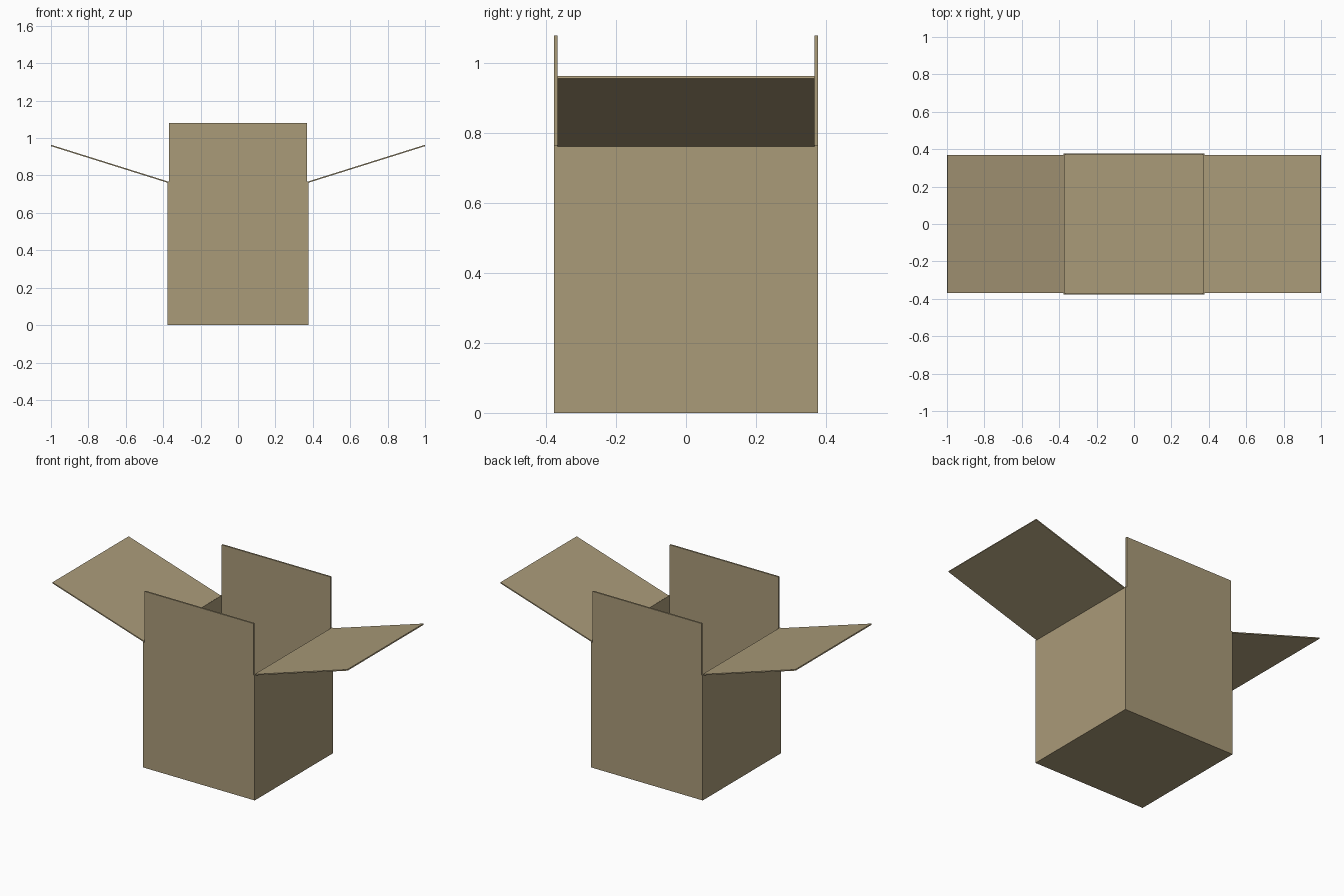
import bpy
import bmesh
from math import atan2, cos, sin
from mathutils import Matrix, Vector

if "Cube" in bpy.data.objects:
    bpy.data.objects.remove(bpy.data.objects["Cube"], do_unlink=True)

HALF, WALL, RIM, FLAP = 0.378, 0.01, 0.767, 0.368

card = bpy.data.materials.new("cardboard")
card.use_nodes = True
colour = (0.40, 0.325, 0.19, 1)
card.diffuse_color = colour
card.node_tree.nodes["Principled BSDF"].inputs["Base Color"].default_value = colour


def finish(name, bm):
    bmesh.ops.recalc_face_normals(bm, faces=bm.faces)
    mesh = bpy.data.meshes.new(name)
    bm.to_mesh(mesh)
    bm.free()
    mesh.materials.append(card)
    obj = bpy.data.objects.new(name, mesh)
    bpy.context.collection.objects.link(obj)
    return obj


def panel(name, size, centre, turn=0):
    bm = bmesh.new()
    place = (Matrix.Translation(centre) @ Matrix.Rotation(turn, 4, "Y")
             @ Matrix.Diagonal((*size, 1)))
    bmesh.ops.create_cube(bm, size=1, matrix=place)
    return finish(name, bm)


# Hollow body: a block whose top face is inset and pushed down to the floor
bm = bmesh.new()
bmesh.ops.create_cube(bm, size=1, matrix=Matrix.Translation((0, 0, RIM / 2))
                      @ Matrix.Diagonal((2 * HALF, 2 * HALF, RIM, 1)))
top = max(bm.faces, key=lambda f: f.calc_center_median().z)
bmesh.ops.inset_region(bm, faces=[top], thickness=WALL)
inner = bmesh.ops.extrude_face_region(bm, geom=[top])["geom"]
bmesh.ops.delete(bm, geom=[top], context="FACES_ONLY")
bmesh.ops.translate(bm, vec=(0, 0, WALL - RIM),
                    verts=[v for v in inner if isinstance(v, bmesh.types.BMVert)])
finish("box_body", bm)

# Upright front and back flaps
TOP = 1.08
for name, side in (("front_flap", -1), ("back_flap", 1)):
    panel(name, (2 * FLAP, WALL, TOP - RIM),
          (0, side * (HALF - WALL / 2), (TOP + RIM) / 2))

# Side flaps folded outward, hinged on the rim
hinge, tip = Vector((0.374, 0, 0.764)), Vector((0.999, 0, 0.96))
run = tip - hinge
angle = atan2(run.z, run.x)
for name, side in (("left_flap", 1), ("right_flap", -1)):
    centre = (hinge + tip) / 2
    centre.x *= side
    panel(name, (run.length, 2 * FLAP, 0.007), centre, -side * angle)
